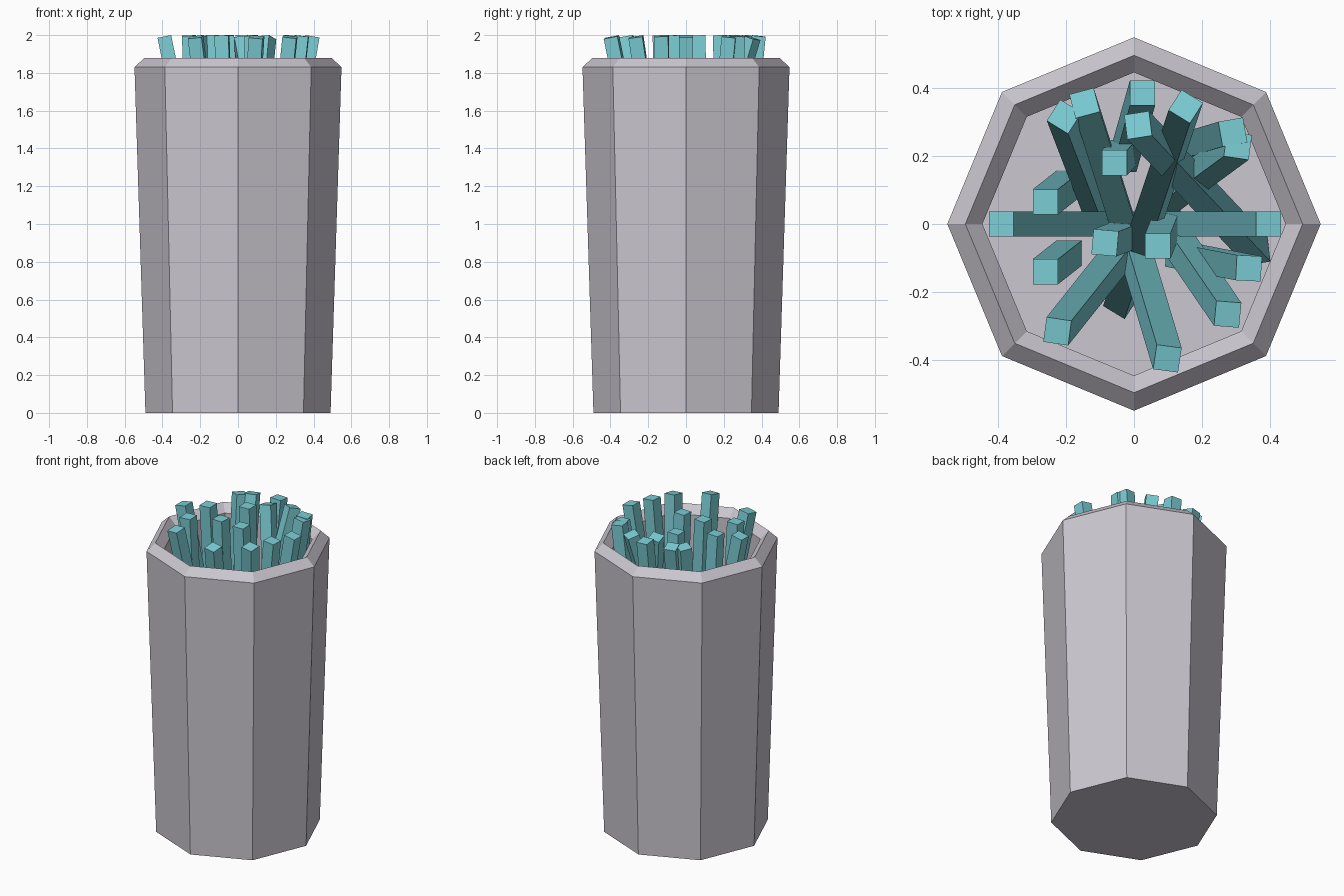
import bpy, bmesh, math
from mathutils import Vector, Matrix

if "Cube" in bpy.data.objects:
    bpy.data.objects.remove(bpy.data.objects["Cube"])


def material(name, rgb):
    m = bpy.data.materials.new(name)
    m.diffuse_color = (*rgb, 1)
    m.use_nodes = True
    m.node_tree.nodes["Principled BSDF"].inputs["Base Color"].default_value = m.diffuse_color
    return m


def make_object(name, bm, mat):
    bmesh.ops.recalc_face_normals(bm, faces=bm.faces)
    me = bpy.data.meshes.new(name)
    bm.to_mesh(me)
    bm.free()
    me.materials.append(mat)
    ob = bpy.data.objects.new(name, me)
    bpy.context.collection.objects.link(ob)
    return ob


lilac = material("pale lilac grey", (0.60, 0.57, 0.63))
teal = material("teal", (0.20, 0.62, 0.67))

# Octagonal cup: outer wall, bevelled rim, inner wall and floor
SIDES = 8
profile = [(0.49, 0), (0.548, 1.83), (0.495, 1.88), (0.445, 1.83), (0.445, 0.05)]
bm = bmesh.new()
rings = [[bm.verts.new((r * math.cos(i * math.tau / SIDES), r * math.sin(i * math.tau / SIDES), z))
          for i in range(SIDES)] for r, z in profile]
for a, b in zip(rings, rings[1:]):
    for i in range(SIDES):
        j = (i + 1) % SIDES
        bm.faces.new((a[i], a[j], b[j], b[i]))
bm.faces.new(rings[0])
bm.faces.new(rings[-1])
make_object("cup", bm, lilac)

# Sticks: top x, top y, bottom x, bottom y, twist in degrees
sticks = [
    (0.025, 0.385, -0.03, 0.19, 0), (0.152, 0.345, -0.04, -0.23, -32),
    (0.29, 0.27, 0.09, 0.21, 10), (0.305, 0.23, 0.06, 0.05, -8),
    (0.012, 0.29, 0.36, -0.08, 8), (-0.057, 0.18, -0.03, 0.21, 0),
    (-0.205, 0.315, -0.08, -0.01, -32), (-0.145, 0.355, -0.01, -0.07, 15),
    (-0.26, 0.065, -0.19, 0.12, 0), (-0.39, 0, 0.0, 0, 0),
    (-0.26, -0.14, -0.19, -0.085, 0), (-0.085, -0.055, -0.02, -0.03, -5),
    (0.07, -0.065, 0.1, 0.01, 0), (0.395, 0, 0.06, 0, 0),
    (0.337, -0.13, 0.13, -0.09, -3), (0.275, -0.265, 0.08, 0.02, -5),
    (0.098, -0.395, -0.02, 0.0, -8), (-0.225, -0.315, 0.01, -0.02, -8),
]
for n, (tx, ty, bx, by, twist) in enumerate(sticks, 1):
    top, low = Vector((tx, ty, 1.985)), Vector((bx, by, 0.06))
    axis = top - low
    turn = Vector((0, 0, 1)).rotation_difference(axis).to_matrix().to_4x4()
    bm = bmesh.new()
    bmesh.ops.create_cube(bm, size=1, matrix=Matrix.Translation((top + low) / 2) @ turn
                          @ Matrix.Rotation(math.radians(twist), 4, 'Z')
                          @ Matrix.Diagonal((0.074, 0.074, axis.length, 1)))
    # keep the highest corner at the model's full height of 2
    lift = 2.0 - max(v.co.z for v in bm.verts)
    bmesh.ops.translate(bm, verts=bm.verts, vec=(0, 0, min(lift, 0.015)))
    make_object(f"stick_{n:02d}", bm, teal)
